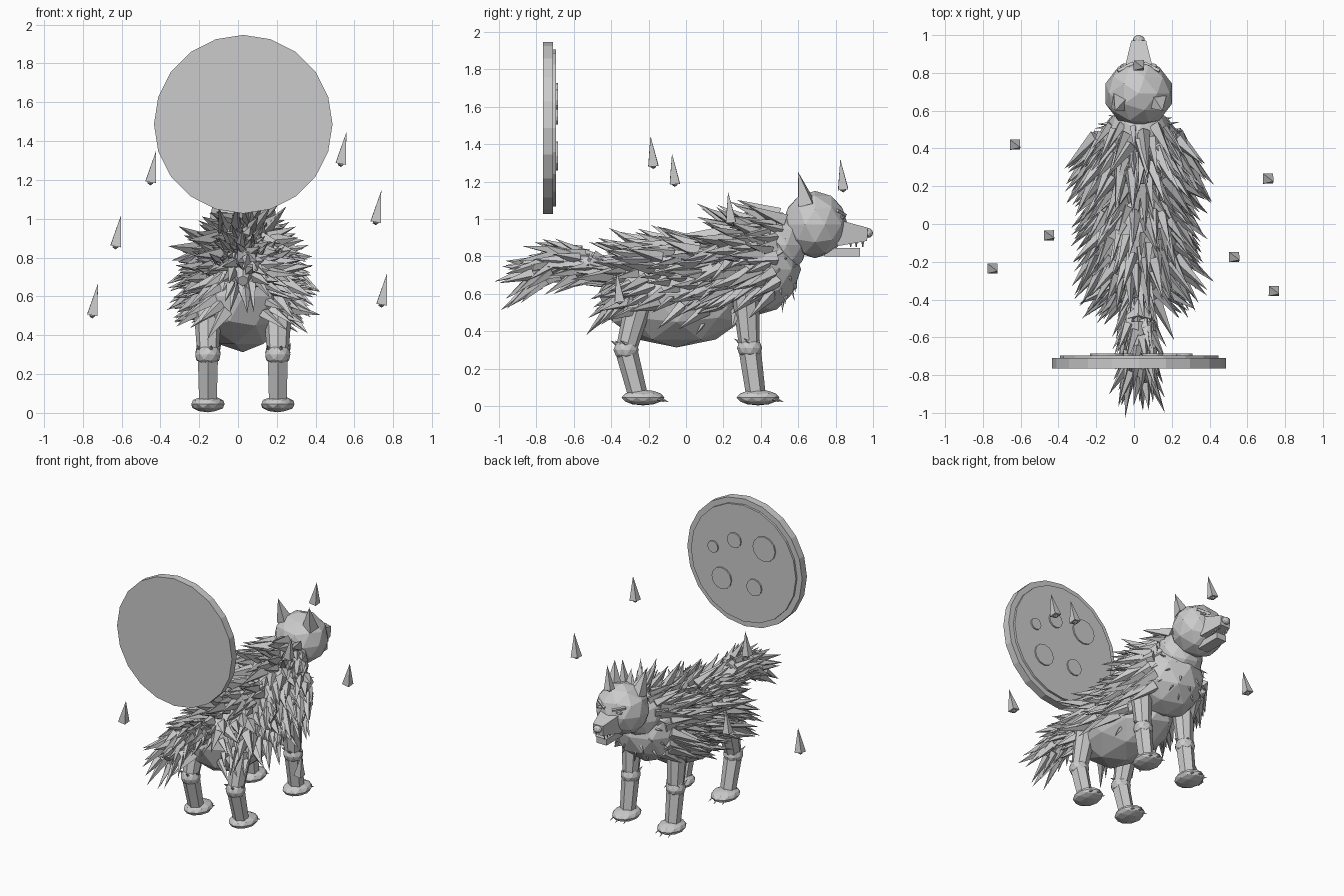
import bpy, bmesh, math, random
from mathutils import Vector, Matrix

random.seed(4)
CX = 0.025  # lengthwise symmetry plane of the animal

if "Cube" in bpy.data.objects:
    bpy.data.objects.remove(bpy.data.objects["Cube"])

grey = bpy.data.materials.new("plain grey")
grey.use_nodes = True
grey.diffuse_color = (0.6, 0.6, 0.6, 1)
grey.node_tree.nodes["Principled BSDF"].inputs["Base Color"].default_value = (0.6, 0.6, 0.6, 1)


def finish(name, bm):
    bmesh.ops.remove_doubles(bm, verts=bm.verts, dist=1e-5)
    mesh = bpy.data.meshes.new(name)
    bm.to_mesh(mesh)
    bm.free()
    mesh.materials.append(grey)
    obj = bpy.data.objects.new(name, mesh)
    bpy.context.collection.objects.link(obj)
    return obj


def bar(bm, p, q, r1, r2, sides=8, roll=0.0, flat=1.0):
    """Tapered bar, cone or disc from p to q."""
    p, q = Vector(p), Vector(q)
    axis = q - p
    turn = Vector((0, 0, 1)).rotation_difference(axis).to_matrix().to_4x4()
    m = Matrix.Translation((p + q) / 2) @ turn
    m = m @ Matrix.Diagonal((flat, 1, 1, 1)) @ Matrix.Rotation(roll, 4, 'Z')
    bmesh.ops.create_cone(bm, cap_ends=True, segments=sides, radius1=r1,
                          radius2=r2, depth=axis.length, matrix=m)


def ball(bm, c, r, detail=2):
    m = Matrix.Translation(c) @ Matrix.Diagonal((*r, 1))
    bmesh.ops.create_icosphere(bm, subdivisions=detail, radius=1, matrix=m)


def box(bm, c, size):
    m = Matrix.Translation(c) @ Matrix.Diagonal((*size, 1))
    bmesh.ops.create_cube(bm, size=1, matrix=m)


def jitter(a):
    return Vector([random.uniform(-a, a) for _ in range(3)])


def sphere_points(n):
    """Evenly spread unit directions."""
    for i in range(n):
        z = 1 - 2 * (i + 0.5) / n
        a = i * math.pi * (3 - math.sqrt(5))
        s = math.sqrt(1 - z * z)
        yield Vector((s * math.cos(a), s * math.sin(a), z))


# Torso masses and head
BODY = (Vector((CX, -0.05, 0.6)), Vector((0.25, 0.42, 0.287)))
CHEST = (Vector((CX, 0.36, 0.73)), Vector((0.255, 0.255, 0.25)))
NECK = (Vector((CX, 0.49, 0.86)), Vector((0.17, 0.16, 0.17)))
HEAD = (Vector((CX, 0.69, 0.97)), Vector((0.185, 0.175, 0.18)))
for name, (c, r) in dict(body=BODY, chest=CHEST, neck=NECK, head=HEAD).items():
    bm = bmesh.new()
    ball(bm, c, r, 2)
    finish(name, bm)


# Fur coat: broad spikes swept backwards and drooping down the flanks
def coat(name, shape, count, keep, size, lift):
    c, r = shape
    bm = bmesh.new()
    for d in sphere_points(count):
        p = c + d * r
        if not keep(p):
            continue
        n = Vector(d[i] / r[i] for i in range(3)).normalized()
        sweep = Vector((n.x * 0.6, -1.0, n.z * lift - 0.42 * (1 - max(n.z, 0)))) + jitter(0.25)
        if n.y > 0.6:
            sweep += n * 0.8
        if n.y < -0.5:
            sweep += Vector((n.x * 0.5, 0.3, -0.25))
        k = size * random.uniform(0.7, 1.3)
        bar(bm, p - n * 0.015, p + (sweep.normalized() + n * 0.15) * k,
            k * 0.22, 0, 4, random.random() * 3, 0.75)
    finish(name, bm)


coat("body_fur", BODY, 320, lambda p: p.z > 0.51 and -0.42 < p.y < 0.3, 0.165, 0.1)
coat("chest_fur", CHEST, 220, lambda p: p.y < 0.5 and p.z > 0.58, 0.19, 0.25)
coat("neck_fur", NECK, 90, lambda p: p.y < 0.53 and p.z > 0.82, 0.17, 0.3)
coat("throat_tufts", CHEST, 100, lambda p: p.y > 0.48, 0.05, 0.3)

# Tail: bent core with shaggy spikes
bm = bmesh.new()
path = [Vector((CX, y, z)) for y, z in
        ((-0.36, 0.68), (-0.52, 0.76), (-0.69, 0.77), (-0.85, 0.68))]
radii = (0.06, 0.08, 0.075, 0.03)
for i in range(3):
    bar(bm, path[i], path[i + 1], radii[i], radii[i + 1], 6)
finish("tail", bm)
bm = bmesh.new()
for i in range(3):
    run = path[i + 1] - path[i]
    for j in range(26):
        a = j * 2.4
        out = Vector((math.cos(a), 0, math.sin(a)))
        p = path[i] + run * (j + 0.5) / 26 + out * radii[i] * 0.85
        way = Vector((0, -1, (0.05, -0.1, -0.5)[i])) + out * 0.35 + jitter(0.25)
        k = random.uniform(0.13, 0.22)
        bar(bm, p, p + way.normalized() * k, 0.034, 0, 4, a, 0.8)
finish("tail_fur", bm)

# Legs, paws and claws: (top, knee, ankle, paw centre) as y, z
LEGS = {
    "front": ((0.315, 0.63), (0.34, 0.31), (0.375, 0.05), 0.385),
    "rear": ((-0.25, 0.56), (-0.32, 0.3), (-0.255, 0.05), -0.23),
}
for end, (top, knee, ankle, paw) in LEGS.items():
    for side, s in (("left", 1), ("right", -1)):
        x = CX + s * 0.18
        at = lambda yz: Vector((x, *yz))
        bm = bmesh.new()
        bar(bm, at(knee), at(top), 0.055, 0.075, 8)
        ball(bm, at(knee), (0.068, 0.068, 0.058), 2)
        bar(bm, at(ankle), at(knee), 0.052, 0.06, 6)
        for j in range(5):
            a = j * 1.25
            p = at(knee) + Vector((math.cos(a) * 0.055, math.sin(a) * 0.055, 0.03))
            bar(bm, p, p + Vector((math.cos(a) * 0.012, -0.03, 0.02)), 0.01, 0, 4)
        finish(f"{end}_{side}_leg", bm)
        bm = bmesh.new()
        ball(bm, (x, paw, 0.045), (0.09, 0.115, 0.042), 2)
        for dx in (-0.045, 0, 0.045):
            y = paw + 0.1 - abs(dx) * 0.5
            bar(bm, (x + dx, y - 0.02, 0.045), (x + dx * 1.2, y + 0.04, 0.02), 0.013, 0, 4)
        finish(f"{end}_{side}_paw", bm)

# Muzzle, jaw, teeth and nose
bm = bmesh.new()
bar(bm, (CX, 0.81, 0.925), (CX, 0.97, 0.918), 0.1, 0.05, 4, math.pi / 4, 1.1)
finish("muzzle", bm)
bm = bmesh.new()
box(bm, (CX, 0.835, 0.822), (0.08, 0.19, 0.045))
finish("lower_jaw", bm)
bm = bmesh.new()
for s in (-1, 1):
    for y in (0.88, 0.91, 0.945):
        bar(bm, (CX + s * 0.033, y, 0.89), (CX + s * 0.033, y, 0.85), 0.009, 0.003, 4)
finish("teeth", bm)
bm = bmesh.new()
ball(bm, (CX, 0.975, 0.925), (0.032, 0.025, 0.026), 2)
finish("nose", bm)

# Ears, eyes and brows
for side, s in (("left", 1), ("right", -1)):
    bm = bmesh.new()
    bar(bm, (CX + s * 0.1, 0.645, 1.08), (CX + s * 0.125, 0.6, 1.25), 0.056, 0, 4, 0.6)
    finish(f"{side}_ear", bm)
    bm = bmesh.new()
    ball(bm, (CX + s * 0.075, 0.835, 1.01), (0.026, 0.016, 0.014), 1)
    finish(f"{side}_eye", bm)
    bm = bmesh.new()
    bar(bm, (CX + s * 0.03, 0.85, 1.02), (CX + s * 0.11, 0.81, 1.045), 0.012, 0.01, 4)
    finish(f"{side}_brow", bm)

# Moon disc with raised plate and craters
MX, MZ = 0.027, 1.487


def disc(name, x, z, y1, y2, r, sides):
    bm = bmesh.new()
    bar(bm, (x, y1, z), (x, y2, z), r, r, sides, math.pi / 2)
    finish(name, bm)


disc("moon", MX, MZ, -0.765, -0.71, 0.46, 20)
disc("moon_plate", MX, MZ, -0.72, -0.695, 0.42, 20)
for i, (x, z, r) in enumerate(((0.24, 0.06, 0.042), (0.07, 0.15, 0.055), (-0.17, 0.15, 0.09),
                               (0.17, -0.15, 0.078), (-0.09, -0.15, 0.06))):
    disc(f"crater_{i + 1}", MX + x, MZ + z, -0.7, -0.685, r, 12)

# Floating shards, all leaning the same way
for i, (x, y, z) in enumerate(((-0.63, 0.42, 0.86), (-0.45, -0.06, 1.19), (-0.75, -0.235, 0.505),
                               (0.71, 0.24, 0.985), (0.53, -0.175, 1.285), (0.74, -0.355, 0.56),
                               (0.025, 0.84, 1.16))):
    bm = bmesh.new()
    bar(bm, (x, y, z), (x + 0.028, y - 0.015, z + 0.16), 0.038, 0, 4, math.pi / 4)
    ball(bm, (x, y, z), (0.018, 0.018, 0.018), 1)
    finish(f"shard_{i + 1}", bm)
